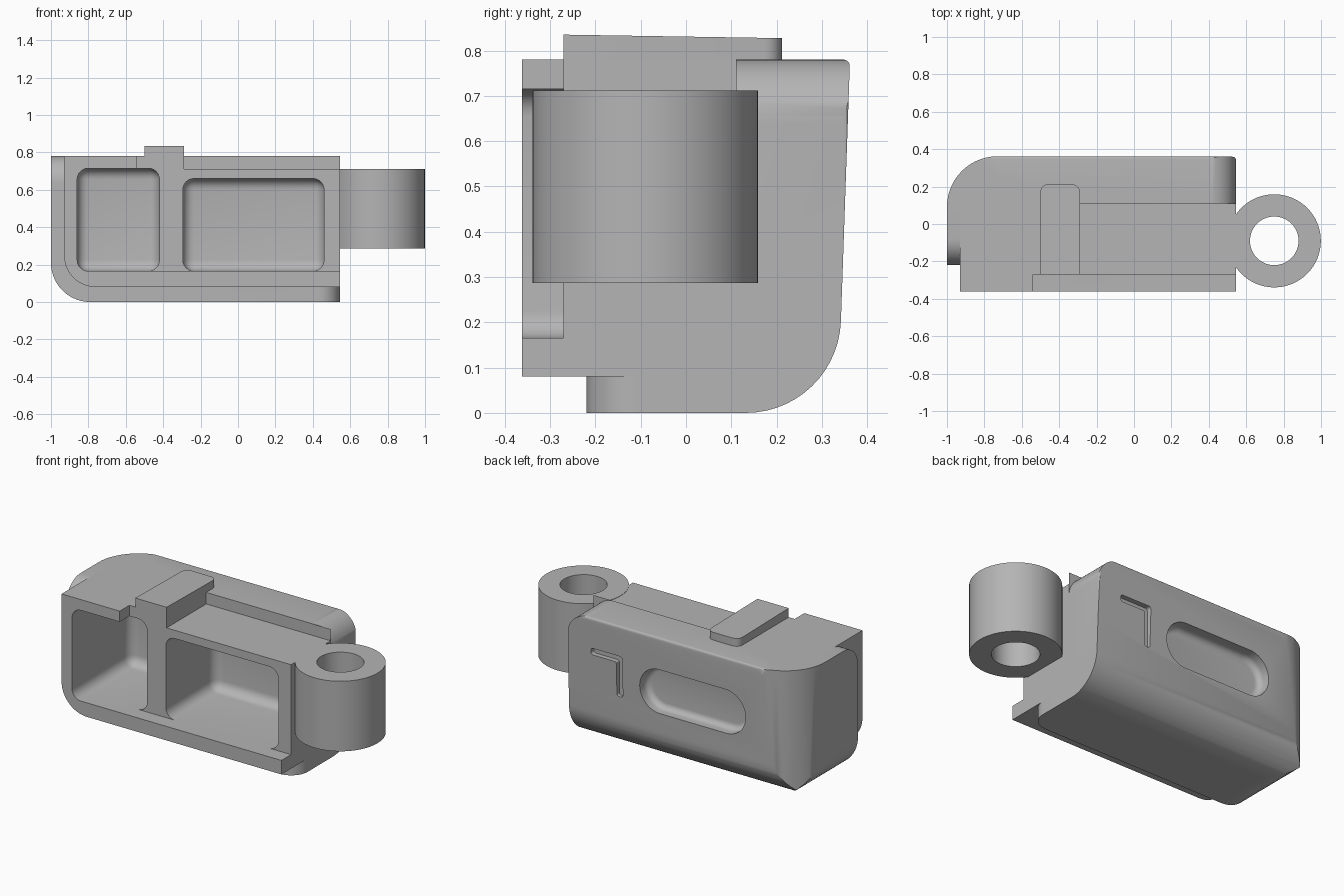
import bpy, bmesh
from math import pi, cos, sin, radians
from mathutils import Vector

if "Cube" in bpy.data.objects:
    bpy.data.objects.remove(bpy.data.objects["Cube"], do_unlink=True)

grey = bpy.data.materials.new("plain grey")
grey.use_nodes = True
grey.diffuse_color = (0.46, 0.46, 0.46, 1)
grey.node_tree.nodes["Principled BSDF"].inputs["Base Color"].default_value = (0.46, 0.46, 0.46, 1)


def rounded(corners, steps=14):
    """Turn (u, v, radius) corners into an outline with filleted corners."""
    out = []
    for i, (u, v, r) in enumerate(corners):
        p = Vector((u, v))
        if not r:
            out.append(p)
            continue
        a = (Vector(corners[i - 1][:2]) - p).normalized()
        b = (Vector(corners[(i + 1) % len(corners)][:2]) - p).normalized()
        half = a.angle(b) / 2
        centre = p + (a + b).normalized() * r / sin(half)
        start = p + a * r / math_tan(half) - centre
        end = p + b * r / math_tan(half) - centre
        sweep = start.angle(end)
        n = steps if r > 0.05 else 5
        for k in range(n + 1):
            t = k / n
            w = (start * sin((1 - t) * sweep) + end * sin(t * sweep)) / sin(sweep)
            out.append(centre + w)
    return out


def math_tan(a):
    return sin(a) / cos(a)


def rect(u0, u1, v0, v1, r=0):
    return [(u0, v0, r), (u1, v0, r), (u1, v1, r), (u0, v1, r)]


def prism(name, outline, axis, lo, hi):
    """Extrude an outline along x, y or z."""
    place = {"x": lambda p, t: (t, p.x, p.y),
             "y": lambda p, t: (p.x, t, p.y),
             "z": lambda p, t: (p.x, p.y, t)}[axis]
    bm = bmesh.new()
    ends = [[bm.verts.new(place(p, t)) for p in outline] for t in (lo, hi)]
    for ring in ends:
        bm.faces.new(ring)
    n = len(outline)
    for i in range(n):
        j = (i + 1) % n
        bm.faces.new((ends[0][i], ends[0][j], ends[1][j], ends[1][i]))
    bmesh.ops.recalc_face_normals(bm, faces=bm.faces)
    mesh = bpy.data.meshes.new(name)
    bm.to_mesh(mesh)
    bm.free()
    mesh.materials.append(grey)
    ob = bpy.data.objects.new(name, mesh)
    bpy.context.collection.objects.link(ob)
    return ob


def box(name, x, y, z):
    return prism(name, rounded(rect(*x, *z)), "y", *y)


def apply(ob, mod):
    bpy.context.view_layer.objects.active = ob
    bpy.ops.object.modifier_apply(modifier=mod.name)


def soften(ob, width, segments=6):
    mod = ob.modifiers.new("soften", "BEVEL")
    mod.width, mod.segments = width, segments
    mod.limit_method, mod.angle_limit = "ANGLE", radians(40)
    apply(ob, mod)
    return ob


def combine(ob, other, operation):
    mod = ob.modifiers.new("combine", "BOOLEAN")
    mod.operation, mod.solver, mod.object = operation, "EXACT", other
    apply(ob, mod)
    bpy.data.objects.remove(other, do_unlink=True)


# Outer shell: the overlap of front, top and side outlines
body = prism("housing_body", rounded([(-1, 0, 0.21), (0.545, 0, 0), (0.545, 0.78, 0.14), (-1, 0.78, 0)]),
             "y", -0.22, 0.5)
top_outline = prism("top_outline", rounded(
    [(-1, -0.22, 0), (0.545, -0.22, 0.11), (0.545, 0.362, 0.02), (-1, 0.362, 0.27)]), "z", -0.1, 0.9)
side_outline = prism("side_outline", rounded(
    [(-0.22, 0, 0), (0.335, 0, 0.21), (0.362, 0.78, 0.014), (-0.22, 0.78, 0.14)]), "x", -1.1, 0.6)
combine(body, top_outline, "INTERSECT")
combine(body, side_outline, "INTERSECT")

# Inner core that stands proud at the front
core = prism("core", rounded([(-0.93, 0.08, 0.17), (0.545, 0.08, 0), (0.545, 0.78, 0), (-0.93, 0.78, 0)]),
             "y", -0.362, 0.11)
combine(body, core, "UNION")

# Lowered top ledge and set-back front
combine(body, box("top_step", (-0.29, 0.7), (-0.5, 0.11), (0.71, 0.9)), "DIFFERENCE")
combine(body, box("front_step", (-0.54, 0.7), (-0.5, -0.27), (0.165, 0.9)), "DIFFERENCE")

# Two front pockets with filleted corners
for x, z in (((-0.86, -0.42), (0.165, 0.715)), ((-0.295, 0.46), (0.165, 0.66))):
    combine(body, soften(box("pocket", x, (-0.6, 0.2), z), 0.06), "DIFFERENCE")

# Dished slot and angled groove on the back
slot = prism("slot", rounded(rect(-0.645, 0.065, 0.315, 0.585, 0.134)), "y", 0.275, 0.5)
combine(body, soften(slot, 0.05), "DIFFERENCE")
groove = prism("groove", rounded([(0.18, 0.345, 0.015), (0.22, 0.345, 0.015), (0.22, 0.555, 0.01),
                                  (0.39, 0.555, 0.015), (0.39, 0.595, 0.015), (0.18, 0.595, 0.015)]),
               "y", 0.325, 0.5)
combine(body, groove, "DIFFERENCE")

# Raised tab on top, sloping slightly to the back
tab = prism("top_tab", rounded([(-0.5, -0.27, 0), (-0.29, -0.27, 0), (-0.29, 0.212, 0.04), (-0.5, 0.212, 0.04)]),
            "z", 0.75, 0.835)
for v in tab.data.vertices:
    if v.co.z > 0.8:
        v.co.z -= 0.016 * (v.co.y + 0.27)


# Hinge ring at the end
def circle(r, n=64):
    return [Vector((0.75 + r * cos(2 * pi * i / n), -0.09 + r * sin(2 * pi * i / n))) for i in range(n)]


ring = prism("hinge_ring", circle(0.249), "z", 0.287, 0.712)
combine(ring, prism("hinge_hole", circle(0.13), "z", 0.1, 0.9), "DIFFERENCE")

# Smooth rounds, crisp edges
for ob in (body, tab, ring):
    bpy.ops.object.select_all(action="DESELECT")
    ob.select_set(True)
    bpy.context.view_layer.objects.active = ob
    bpy.ops.object.shade_smooth_by_angle(angle=radians(30))
